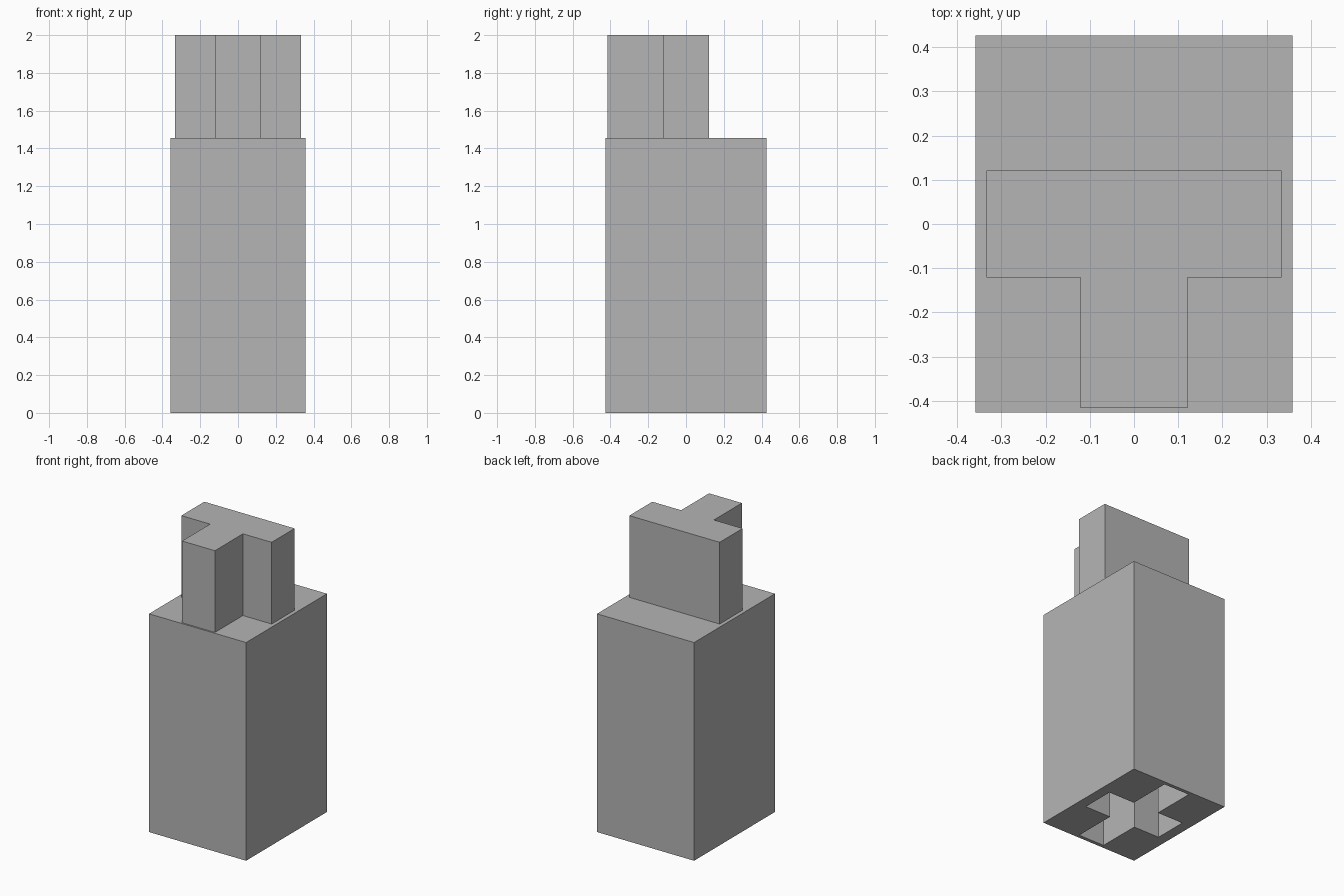
import bpy
import bmesh

cube = bpy.data.objects.get("Cube")
if cube:
    bpy.data.objects.remove(cube, do_unlink=True)

GREY = (0.46, 0.46, 0.46, 1.0)
grey = bpy.data.materials.new("plain grey")
grey.use_nodes = True
grey.diffuse_color = GREY
grey.node_tree.nodes["Principled BSDF"].inputs["Base Color"].default_value = GREY

BODY_X, BODY_Y, BODY_TOP = 0.358, 0.426, 1.455
SOCKET_DEPTH = 0.55


def prism(name, half_outline, bottom, top):
    """Extrude an outline, given for +x only and mirrored to -x."""
    outline = half_outline + [(-x, y) for x, y in reversed(half_outline)]
    bm = bmesh.new()
    face = bm.faces.new([bm.verts.new((x, y, bottom)) for x, y in outline])
    result = bmesh.ops.extrude_face_region(bm, geom=[face])
    raised = [v for v in result["geom"] if isinstance(v, bmesh.types.BMVert)]
    bmesh.ops.translate(bm, verts=raised, vec=(0, 0, top - bottom))
    bmesh.ops.recalc_face_normals(bm, faces=bm.faces)
    mesh = bpy.data.meshes.new(name)
    bm.to_mesh(mesh)
    bm.free()
    mesh.materials.append(grey)
    obj = bpy.data.objects.new(name, mesh)
    bpy.context.collection.objects.link(obj)
    return obj


# Rectangular body
body = prism("body", [(BODY_X, -BODY_Y), (BODY_X, BODY_Y)], 0, BODY_TOP)

# Cross-shaped socket in the underside
arm_x, arm_y, reach_x, reach_y = 0.096, 0.112, 0.288, 0.402
cross = [(arm_x, -reach_y), (arm_x, -arm_y), (reach_x, -arm_y),
         (reach_x, arm_y), (arm_x, arm_y), (arm_x, reach_y)]
cutter = prism("socket_cutter", cross, -0.1, SOCKET_DEPTH)
cutter.hide_render = True

cut = body.modifiers.new("socket", 'BOOLEAN')
cut.operation = 'DIFFERENCE'
cut.solver = 'EXACT'
cut.object = cutter
bpy.context.view_layer.objects.active = body
bpy.ops.object.modifier_apply(modifier=cut.name)
bpy.data.objects.remove(cutter, do_unlink=True)

# T-shaped peg on top, its stem pointing to the front
arm, wing, front = 0.121, 0.333, -0.416
prism("peg", [(arm, front), (arm, -arm), (wing, -arm), (wing, arm)],
      BODY_TOP, 2.0)
